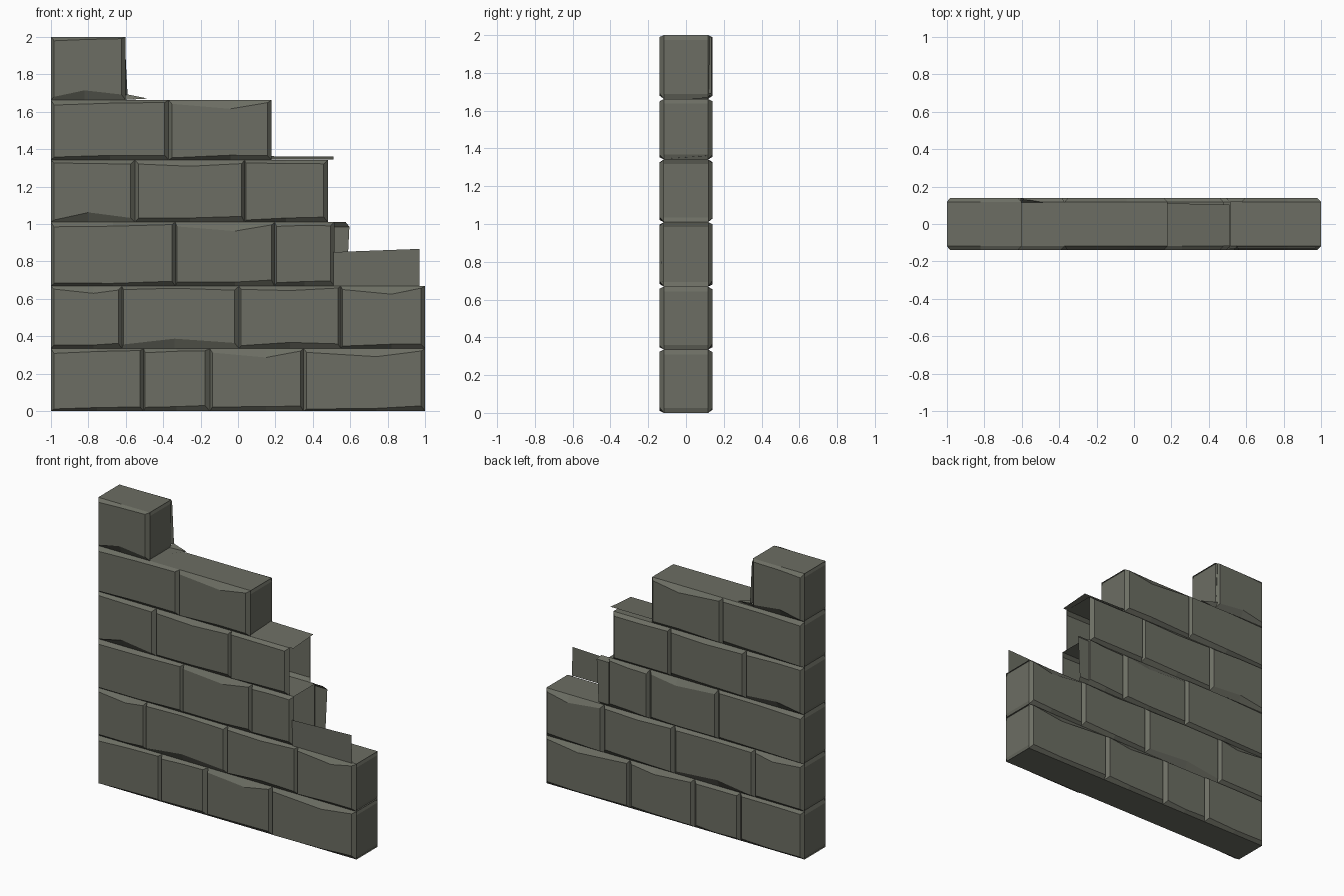
import bpy, bmesh, random

if "Cube" in bpy.data.objects:
    bpy.data.objects.remove(bpy.data.objects["Cube"])

random.seed(4)
stone = bpy.data.materials.new("mossy_stone")
stone.diffuse_color = (0.15, 0.155, 0.125, 1)
stone.use_nodes = True
stone.node_tree.nodes["Principled BSDF"].inputs["Base Color"].default_value = stone.diffuse_color

Z = [0, 0.335, 0.668, 1.01, 1.342, 1.662, 2.0]     # course heights
YF, YR = 0.14, 0.117                               # brick face / joint depth

# Each course: joint positions and brick kinds
# (p plain, t chipped top, b chipped bottom, m worn middle), right end closed?
COURSES = [
    ([-1, -0.505, -0.15, 0.35, 1], "pptt", True),
    ([-1, -0.62, 0.005, 0.55, 1], "tbmt", True),
    ([-1, -0.335, 0.195, 0.515], "ptp", False),
    ([-1, -0.55, 0.035, 0.48], "bmp", False),
    ([-1, -0.37, 0.18], "pt", True),
    ([-1, -0.60], "b", True),
]


def face(bm, pts):
    return bm.faces.new([bm.verts.new(p) for p in pts])


def brick_side(bm, x0, x1, z0, z1, s, kind, first, last):
    """Front (s=-1) or back (s=1) face of a brick with its chamfered rim."""
    j = lambda a: a + random.uniform(-0.005, 0.007)
    chip_t = {"t": 0.026, "m": 0.012}.get(kind, 0)
    chip_b = {"b": 0.026, "m": 0.006}.get(kind, 0)
    xm = x0 + (x1 - x0) * {"t": 0.6, "b": 0.45}.get(kind, 0.5)
    l = 0.018 if first else j(0.012)
    r = 0.022 if last else j(0.02)
    yo = s * YR
    yi = s * YF
    outer = [(x0, yo, z0), (xm, yo, z0), (x1, yo, z0),
             (x1, yo, z1), (xm, yo, z1), (x0, yo, z1)]
    inner = [(x0 + l, yi, z0 + j(0.016)), (xm, yi, z0 + j(0.02) + chip_b),
             (x1 - r, yi, z0 + j(0.026)), (x1 - r, yi, z1 - j(0.015)),
             (xm, yi, z1 - j(0.016) - chip_t), (x0 + l, yi, z1 - j(0.02))]
    vo = [bm.verts.new(p) for p in outer]
    vi = [bm.verts.new(p) for p in inner]
    bm.faces.new(vi if s < 0 else vi[::-1])
    for k in range(6):
        n = (k + 1) % 6
        q = [vo[k], vo[n], vi[n], vi[k]]
        bm.faces.new(q if s < 0 else q[::-1])


def finish(bm, name):
    bmesh.ops.remove_doubles(bm, verts=bm.verts, dist=0.0005)
    me = bpy.data.meshes.new(name)
    bm.to_mesh(me)
    bm.free()
    me.materials.append(stone)
    bpy.context.collection.objects.link(bpy.data.objects.new(name, me))


def end_plate(bm, x, z0, z1, d):
    """Worn end of a course, notched in slightly at top and bottom."""
    zs = [z0, z0 + 0.025, z1 - 0.025, z1]
    xs = [x - d * 0.01, x, x, x - d * 0.01]
    for k in range(3):
        pts = [(xs[k], -YR, zs[k]), (xs[k], YR, zs[k]),
               (xs[k + 1], YR, zs[k + 1]), (xs[k + 1], -YR, zs[k + 1])]
        face(bm, pts if d > 0 else pts[::-1])


# Stepped courses of bricks: a hollow shell, open where the wall is broken
for i, (xs, kinds, closed) in enumerate(COURSES):
    bm = bmesh.new()
    z0, z1 = Z[i], Z[i + 1]
    for b, kind in enumerate(kinds):
        for s in (-1, 1):
            brick_side(bm, xs[b], xs[b + 1], z0, z1, s, kind,
                       b == 0, b == len(kinds) - 1)
    end_plate(bm, -1, z0, z1, -1)
    if closed:
        end_plate(bm, xs[-1], z0, z1, 1)
    # Exposed top ledge of the course
    a = -1 if i == 5 else max(-1, COURSES[i + 1][0][-1] - 0.35)
    face(bm, [(a, -YR, z1), (xs[-1], -YR, z1), (xs[-1], YR, z1), (a, YR, z1)])
    if i == 0:
        face(bm, [(-1, -YR, 0), (-1, YR, 0), (1, YR, 0), (1, -YR, 0)])
    finish(bm, f"brick_course_{i + 1}")

# Broken shards left standing past the open ends
bm = bmesh.new()
face(bm, [(0.51, -0.125, 0.668), (0.97, -0.125, 0.668),
          (0.97, -0.13, 0.867), (0.51, -0.13, 0.85)])
finish(bm, "front_shard")

bm = bmesh.new()
face(bm, [(0.58, 0.138, 0.69), (0.50, 0.138, 0.69),
          (0.50, 0.138, 0.985), (0.595, 0.138, 0.985)])
face(bm, [(0.595, 0.138, 0.985), (0.50, 0.138, 0.985),
          (0.50, YR, 1.01), (0.575, YR, 1.01)])
face(bm, [(0.57, YR, 0.668), (0.50, YR, 0.668),
          (0.50, 0.138, 0.69), (0.58, 0.138, 0.69)])
finish(bm, "back_shard")

bm = bmesh.new()
face(bm, [(0.17, -YR, 1.345), (0.51, -YR, 1.345),
          (0.51, 0.105, 1.36), (0.17, 0.11, 1.362)])
finish(bm, "ledge_shard")

bm = bmesh.new()
face(bm, [(-0.48, 0.115, 1.67), (-0.605, 0.115, 1.663), (-0.605, 0.135, 1.695)])
face(bm, [(-0.61, -0.12, 1.664), (-0.59, 0.0, 1.664),
          (-0.48, 0.115, 1.67), (-0.61, 0.115, 1.664)])
# Leftover rim of the missing neighbour of the top brick
face(bm, [(-0.605, YR, 1.69), (-0.59, 0.135, 1.69),
          (-0.605, 0.135, 1.985), (-0.61, YR, 2.0)])
finish(bm, "top_shard")
